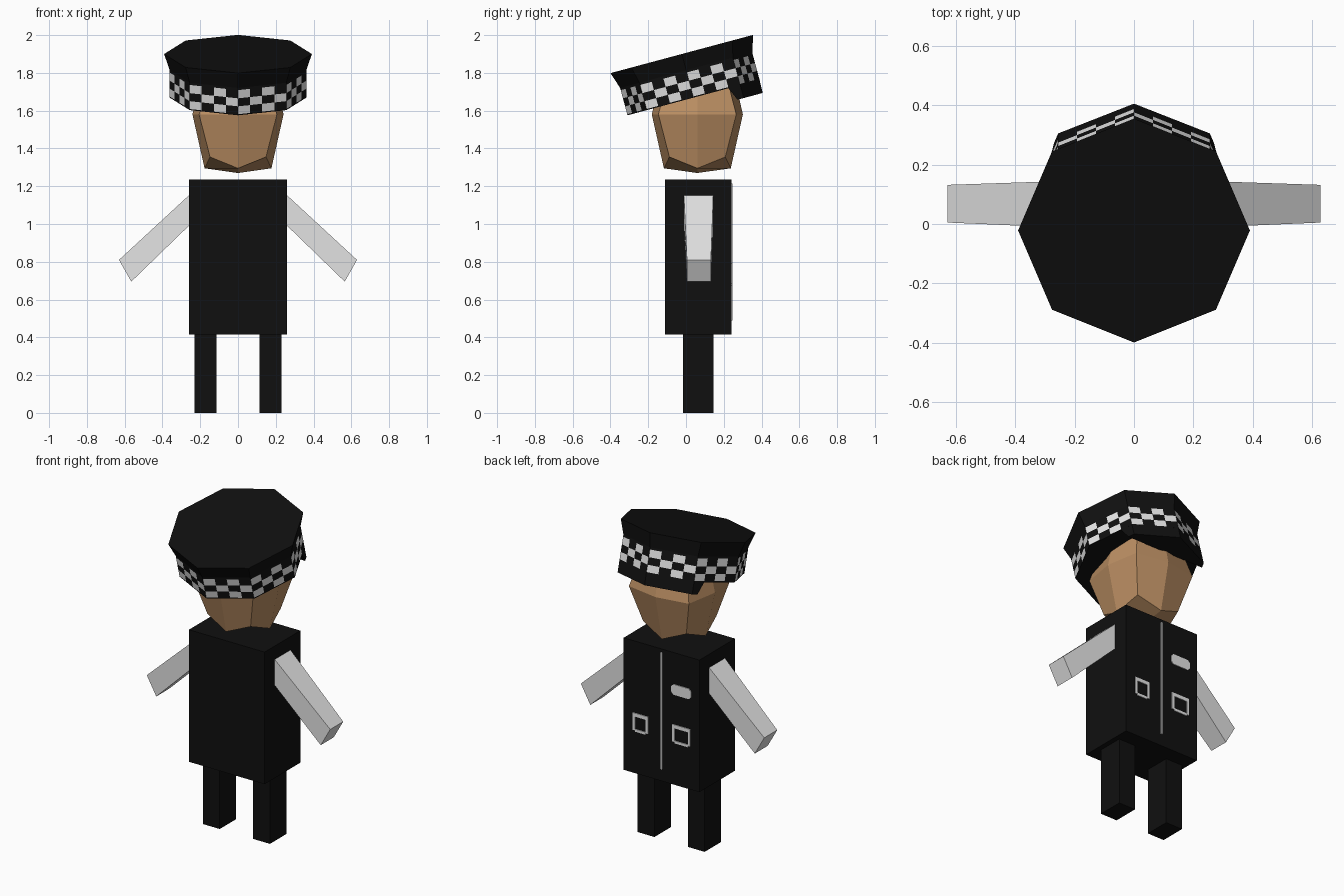
import bpy, bmesh, math
from mathutils import Vector, Matrix

if "Cube" in bpy.data.objects:
    bpy.data.objects.remove(bpy.data.objects["Cube"])


def material(name, rgb):
    m = bpy.data.materials.new(name)
    m.diffuse_color = (*rgb, 1)
    m.use_nodes = True
    m.node_tree.nodes["Principled BSDF"].inputs["Base Color"].default_value = m.diffuse_color
    return m


BLACK = material("uniform black", (0.005, 0.005, 0.005))
WHITE = material("shirt white", (0.78, 0.78, 0.78))
SKIN = material("skin brown", (0.50, 0.275, 0.125))


def finish(name, bm, *mats):
    bmesh.ops.recalc_face_normals(bm, faces=bm.faces)
    me = bpy.data.meshes.new(name)
    bm.to_mesh(me)
    bm.free()
    for m in mats:
        me.materials.append(m)
    ob = bpy.data.objects.new(name, me)
    bpy.context.collection.objects.link(ob)
    return ob


def loft(name, rings, mat, matrix=Matrix()):
    """Closed solid through rings with equal point counts."""
    bm = bmesh.new()
    vs = [[bm.verts.new(matrix @ Vector(p)) for p in r] for r in rings]
    n = len(rings[0])
    for a, b in zip(vs, vs[1:]):
        for i in range(n):
            j = (i + 1) % n
            bm.faces.new((a[i], a[j], b[j], b[i]))
    bm.faces.new(vs[0])
    bm.faces.new(vs[-1])
    return finish(name, bm, mat)


def box(name, x, y, z, mat):
    rings = [[(x[0], y[0], h), (x[1], y[0], h), (x[1], y[1], h), (x[0], y[1], h)] for h in z]
    return loft(name, rings, mat)


# Torso, legs and tapered arms
box("torso", (-0.26, 0.26), (-0.11, 0.24), (0.415, 1.235), BLACK)
for s, side in ((-1, "left"), (1, "right")):
    box(side + "_leg", sorted((s * 0.115, s * 0.23)), (-0.015, 0.145), (0, 0.43), BLACK)
    shoulder = [(s * 0.24, -0.012, 1.17), (s * 0.24, 0.145, 1.17),
                (s * 0.24, 0.145, 1.01), (s * 0.24, -0.012, 1.01)]
    hand = [(s * 0.63, 0.005, 0.81), (s * 0.63, 0.132, 0.81),
            (s * 0.565, 0.132, 0.695), (s * 0.565, 0.005, 0.695)]
    loft(side + "_arm", [shoulder, hand], WHITE)


# Jacket details: thin plates on the +y side
def plate(name, x, z):
    box(name, x, (0.238, 0.245), z, WHITE)


plate("jacket_zip", (-0.005, 0.005), (0.49, 1.215))

# Chest tag with clipped corners
tag = [(-0.07, 0.99), (-0.085, 0.975), (-0.19, 0.975), (-0.205, 0.99),
       (-0.205, 1.025), (-0.19, 1.04), (-0.085, 1.04), (-0.07, 1.025)]
loft("chest_tag", [[(x, y, z) for x, z in tag] for y in (0.238, 0.245)], WHITE)

# Pocket outlines
for name, x0, x1 in (("left_pocket", -0.2, -0.075), ("right_pocket", 0.09, 0.195)):
    z0, z1, t = 0.675, 0.79, 0.016
    plate(name + "_flap", (x0, x1), (z1 - 0.022, z1))
    plate(name + "_hem", (x0 + t, x1 - t), (z0, z0 + t))
    plate(name + "_edge_a", (x0, x0 + t), (z0 + 0.008, z1 - 0.022))
    plate(name + "_edge_b", (x1 - t, x1), (z0 + 0.008, z1 - 0.022))

# Head: cube divided once and rounded, vertex type decides the radius
bm = bmesh.new()
bmesh.ops.create_cube(bm, size=2)
bmesh.ops.subdivide_edges(bm, edges=bm.edges[:], cuts=1, use_grid_fill=True)
for v in bm.verts:
    sx, sy, sz = (round(c) for c in v.co)
    flat = abs(sx) + abs(sy)
    if sz:
        r, h = ((0, 0.31), (0.177, 0.285), (0.148, 0.225))[flat]
    else:
        r, h = (0.241 if flat == 1 else 0.206), 0
    v.co = (sx * r, 0.06 + sy * r, 1.58 + sz * h)
finish("head", bm, SKIN)

# Cap: tilted octagon, flared crown over a chequered band
TILT = Matrix.Translation((0, -0.022, 1.9)) @ Matrix.Rotation(math.radians(15), 4, 'X')
COLS = 4


def octagon(r, w):
    corner = [Vector((r * math.cos(k * math.pi / 4), r * math.sin(k * math.pi / 4), w))
              for k in range(9)]
    return [corner[k].lerp(corner[k + 1], c / COLS) for k in range(8) for c in range(COLS)]


levels = [(0.391, 0), (0.362, -0.089), (0.362, -0.101), (0.362, -0.146),
          (0.362, -0.19), (0.362, -0.233), (0.362, -0.239)]
cap = loft("cap", [octagon(r, w) for r, w in levels], BLACK, TILT)
cap.data.materials.append(WHITE)
n = 8 * COLS
for f in cap.data.polygons:
    row, col = divmod(f.index, n)
    if 2 <= row <= 4 and (row + col) % 2 == 0:
        f.material_index = 1

# Cap peak: hangs below the band on the +y side
upper = [(0.283, 0.19), (0.256, 0.256), (0, 0.362), (-0.256, 0.256), (-0.283, 0.19)]
lower = [(0.270, 0.222), (0.256, 0.256), (0, 0.36), (-0.256, 0.256), (-0.270, 0.222)]
loft("cap_peak", [[(x, y, -0.236) for x, y in upper],
                  [(x, y, -0.31) for x, y in lower]], BLACK, TILT)
